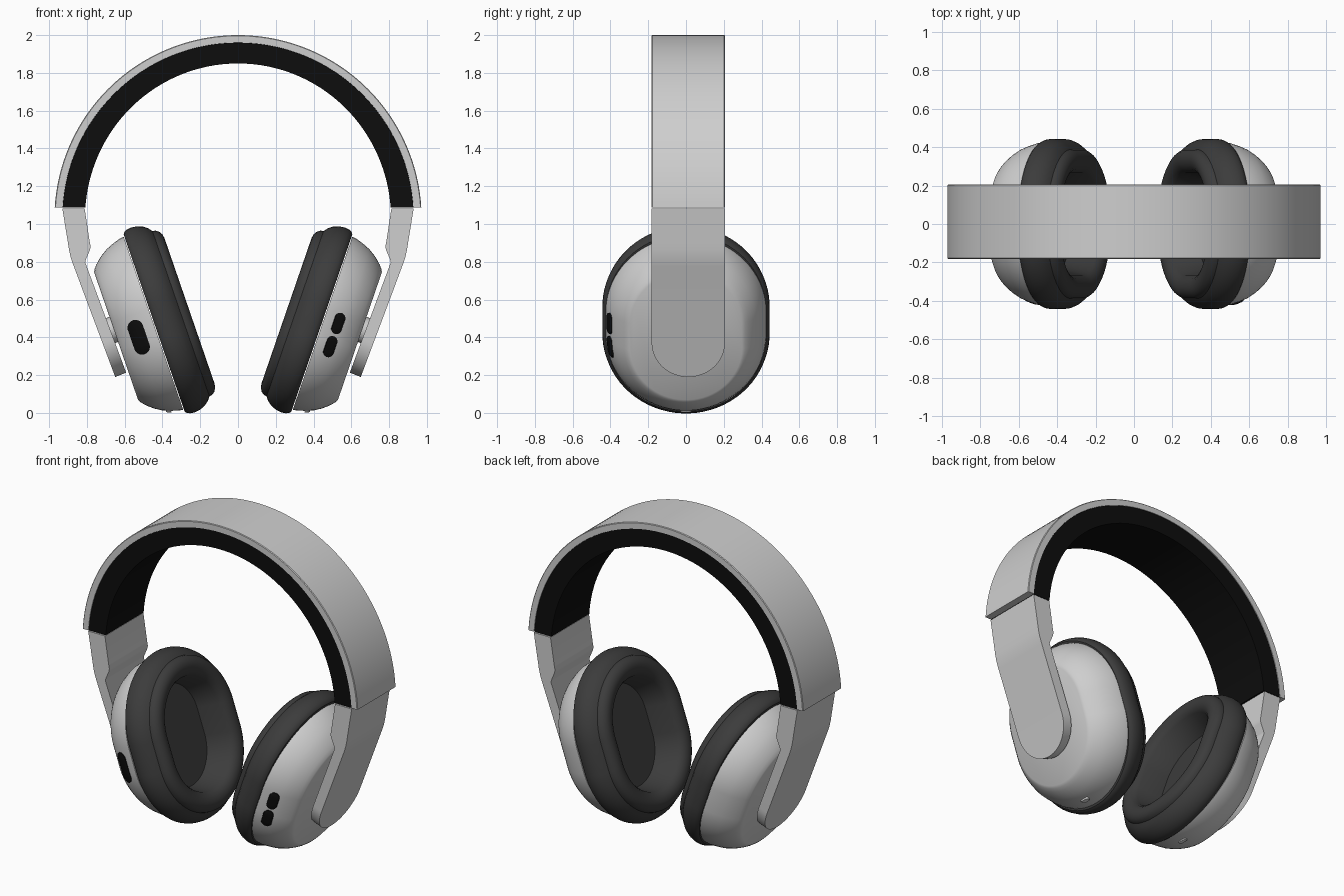
import bpy, bmesh, math
from mathutils import Vector

if "Cube" in bpy.data.objects:
    bpy.data.objects.remove(bpy.data.objects["Cube"])


def material(name, v):
    m = bpy.data.materials.new(name)
    m.diffuse_color = (v, v, v, 1)
    m.use_nodes = True
    m.node_tree.nodes["Principled BSDF"].inputs["Base Color"].default_value = m.diffuse_color
    return m


SILVER = material("light_silver", 0.62)
CHARCOAL = material("charcoal_cushion", 0.045)
BLACK = material("black", 0.004)
PALE = material("pale_port", 0.85)

TILT = math.radians(19)
CENTRE = Vector((0.444, 0, 0.476))               # middle of the seam between cup and cushion
OUT = Vector((math.cos(TILT), 0, -math.sin(TILT)))
UP = Vector((math.sin(TILT), 0, math.cos(TILT)))
CUP_S = 0.06                                     # half length of the straight sides
BAND_Y, BAND_W = 0.012, 0.194


def place(n, y, u, side):
    p = CENTRE + OUT * n + UP * u
    return (p.x * side, y, p.z)


def build(name, rings, mat, cap_a=True, cap_b=True, angle=35):
    """Skin a row of closed rings into one object."""
    bm = bmesh.new()
    loops = [[bm.verts.new(p) for p in ring] for ring in rings]
    k = len(loops[0])
    for a, b in zip(loops, loops[1:]):
        for i in range(k):
            j = (i + 1) % k
            bm.faces.new((a[i], a[j], b[j], b[i]))
    if cap_a:
        bm.faces.new(loops[0])
    if cap_b:
        bm.faces.new(loops[-1])
    bmesh.ops.recalc_face_normals(bm, faces=bm.faces)
    me = bpy.data.meshes.new(name)
    bm.to_mesh(me)
    bm.free()
    me.materials.append(mat)
    ob = bpy.data.objects.new(name, me)
    bpy.context.collection.objects.link(ob)
    bpy.ops.object.select_all(action='DESELECT')
    ob.select_set(True)
    bpy.context.view_layer.objects.active = ob
    bpy.ops.object.shade_smooth_by_angle(angle=math.radians(angle))
    return ob


def oval(r, s, count=72):
    """Circle of radius r split and stretched by s: gives (y, u) pairs."""
    out = []
    for i in range(count):
        a = 2 * math.pi * (i + 0.5) / count
        out.append((r * math.cos(a), r * math.sin(a) + math.copysign(s, math.sin(a))))
    return out


def oval_loft(name, profile, s, side, mat):
    rings = [[place(n, y, u, side) for y, u in oval(r, s)] for n, r in profile]
    return build(name, rings, mat)


CUP = [(0.004, 0.425), (0.03, 0.421), (0.07, 0.408), (0.11, 0.392), (0.145, 0.37),
       (0.17, 0.35), (0.19, 0.331), (0.205, 0.313), (0.213, 0.297)]
CUSHION = [(0, 0.40), (0, 0.422), (-0.008, 0.432), (-0.025, 0.44), (-0.05, 0.443),
           (-0.08, 0.439), (-0.11, 0.427), (-0.135, 0.408), (-0.15, 0.388),
           (-0.165, 0.386), (-0.182, 0.374), (-0.194, 0.355), (-0.198, 0.333),
           (-0.194, 0.308), (-0.182, 0.286), (-0.16, 0.268), (-0.02, 0.235)]


def cup_radius(n):
    for (n0, r0), (n1, r1) in zip(CUP, CUP[1:]):
        if n <= n1:
            return r0 + (r1 - r0) * (n - n0) / (n1 - n0)
    return CUP[-1][1]


def plate(name, n0, v0, w, length, side, mat, bottom=False):
    """Thin rounded plate hugging the cup's front (or bottom) surface."""
    rings = []
    for k, off in ((1, -0.012), (1, 0.006), (0.9, 0.009), (0.5, 0.009), (0.1, 0.009)):
        ring = []
        for a, b in oval(w, length - w, 32):
            n, v = n0 + a * k, v0 + b * k
            r = cup_radius(n)
            if bottom:
                ring.append(place(n, v, -(CUP_S + math.sqrt(r * r - v * v) + off), side))
            else:
                e = max(abs(v) - CUP_S, 0)
                ring.append(place(n, -(math.sqrt(r * r - e * e) + off), v, side))
        rings.append(ring)
    build(name, rings, mat)


# Headband shell and inner padding: arcs swept over the head
def arch(name, outer, inner, half_w, lip, mat):
    cz, z0, rings, steps = 1.03, 1.087, [], 80
    for i in range(steps + 1):
        t = i / steps

        def pt(rad, y):
            a0 = math.asin((z0 - cz) / rad[1])
            a = a0 + (math.pi - 2 * a0) * t
            return (rad[0] * math.cos(a), BAND_Y + y, cz + rad[1] * math.sin(a))
        soft = (outer[0] - lip, outer[1] - lip)
        rings.append([pt(inner, -half_w), pt(soft, -half_w), pt(outer, -half_w + lip),
                      pt(outer, half_w - lip), pt(soft, half_w), pt(inner, half_w)])
    build(name, rings, mat)


arch("headband_shell", (0.972, 0.97), (0.93, 0.93), BAND_W, 0.004, SILVER)
arch("headband_padding", (0.93, 0.93), (0.81, 0.82), BAND_W - 0.003, 0.001, BLACK)

# Arm sections: outer point, inner point, half width; the lower end is rounded
SECTIONS = [((0.93, 1.082), (0.812, 1.082)), ((0.901, 0.905), (0.785, 0.905)),
            ((0.894, 0.86), (0.78, 0.88)), ((0.886, 0.825), (0.785, 0.86)),
            ((0.873, 0.785), (0.806, 0.81)), ((0.869, 0.775), (0.809, 0.797))]
ARM = [(o, i, BAND_W) for o, i in SECTIONS]
(ox, oz), (ix, iz) = SECTIONS[-1]
for k in range(17):
    a = math.pi / 2 * k / 16
    t = 1 - 0.31 * (1 - math.sin(a))
    ARM.append(((ox + (0.65 - ox) * t, oz + (0.19 - oz) * t),
                (ix + (0.592 - ix) * t, iz + (0.213 - iz) * t),
                max(BAND_W * math.cos(a), 0.004)))

for side, label in ((-1, "left"), (1, "right")):
    build(label + "_arm",
          [[(o[0] * side, BAND_Y - w, o[1]), (o[0] * side, BAND_Y + w, o[1]),
            (i[0] * side, BAND_Y + w, i[1]), (i[0] * side, BAND_Y - w, i[1])]
           for o, i, w in ARM], SILVER)
    # Pivot joining arm and cup
    build(label + "_pivot",
          [[place(n, BAND_Y + 0.07 * math.cos(a), 0.037 + 0.07 * math.sin(a), side)
            for a in [2 * math.pi * k / 32 for k in range(32)]] for n in (0.2, 0.25)], SILVER)
    # Ear cup, cushion and the small port underneath
    oval_loft(label + "_ear_cup", CUP, CUP_S, side, SILVER)
    oval_loft(label + "_ear_cushion", CUSHION, 0.075, side, CHARCOAL)
    plate(label + "_port", 0.08, 0, 0.013, 0.03, side, PALE, bottom=True)

# Controls on the front of the cups
plate("left_control", 0.102, -0.045, 0.042, 0.095, -1, BLACK)
plate("right_upper_button", 0.083, 0.026, 0.028, 0.058, 1, BLACK)
plate("right_lower_button", 0.083, -0.104, 0.028, 0.058, 1, BLACK)
